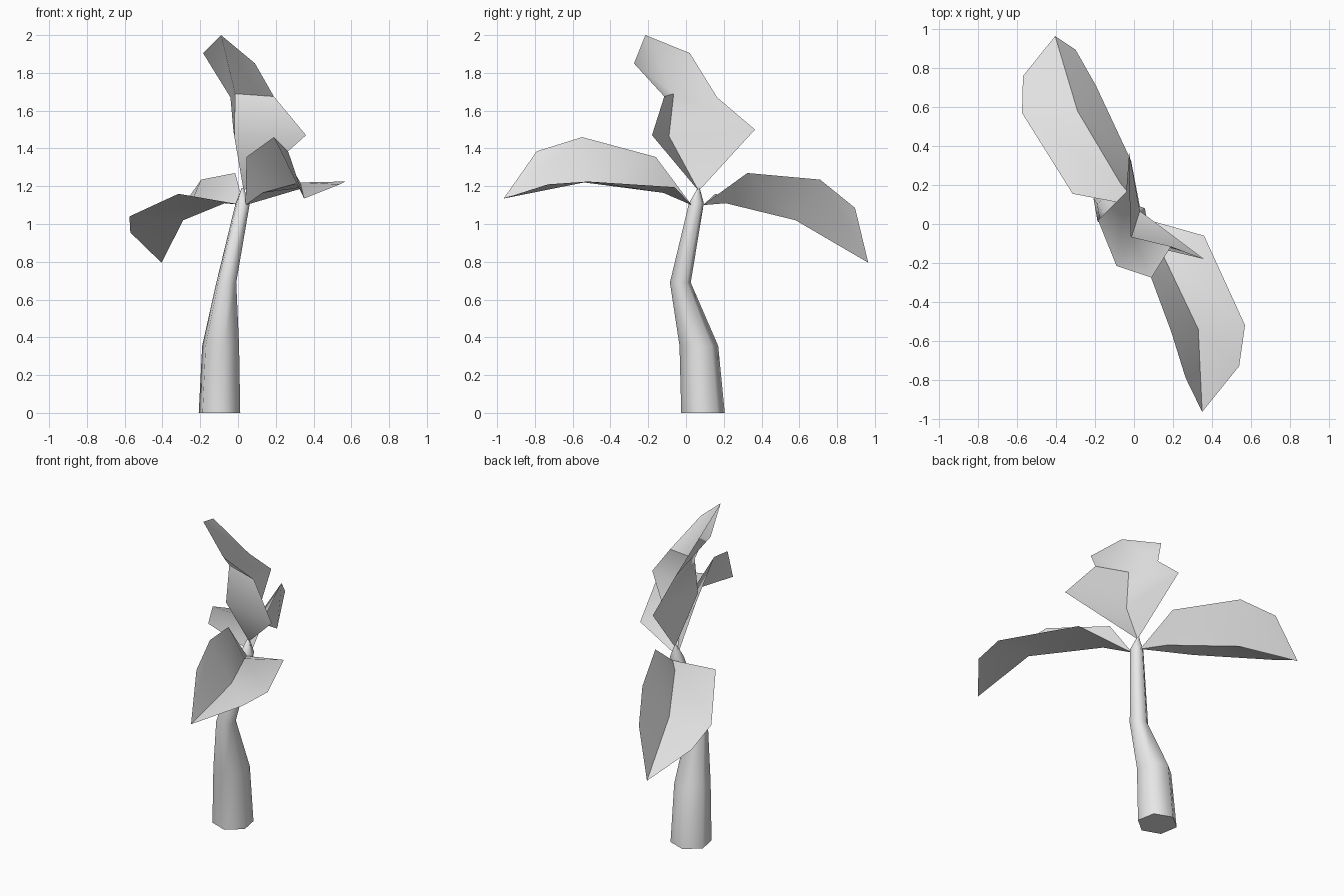
import bpy
import math

cube = bpy.data.objects.get("Cube")
if cube:
    bpy.data.objects.remove(cube, do_unlink=True)

grey = bpy.data.materials.new("pale_grey")
grey.use_nodes = True
grey.diffuse_color = (0.8, 0.8, 0.8, 1)
grey.node_tree.nodes["Principled BSDF"].inputs["Base Color"].default_value = (0.8, 0.8, 0.8, 1)


def add_object(name, verts, faces, angle):
    mesh = bpy.data.meshes.new(name)
    mesh.from_pydata(verts, [], faces)
    mesh.materials.append(grey)
    obj = bpy.data.objects.new(name, mesh)
    bpy.context.collection.objects.link(obj)
    bpy.ops.object.select_all(action="DESELECT")
    obj.select_set(True)
    bpy.context.view_layer.objects.active = obj
    bpy.ops.object.shade_smooth_by_angle(angle=math.radians(angle))
    return obj


def add_trunk(rings, sides=6, phase=40):
    """Loft a bent tube through (x, y, z, radius) rings."""
    verts, faces = [], []
    for x, y, z, r in rings:
        for i in range(sides):
            a = math.radians(phase) + math.tau * i / sides
            verts.append((x + r * math.cos(a), y + r * math.sin(a), z))
    for k in range(len(rings) - 1):
        for i in range(sides):
            j = (i + 1) % sides
            a, b = k * sides, (k + 1) * sides
            faces.append((a + i, a + j, b + j, b + i))
    faces.append(tuple(reversed(range(sides))))
    faces.append(tuple(range(len(verts) - sides, len(verts))))
    return add_object("trunk", verts, faces, 65)


def add_leaf(name, base, rows):
    """Folded leaf: a stalk point, then rows of (edge, midrib, edge); the last midrib is the tip."""
    verts = [base] + [p for row in rows for p in row]
    faces = [(0, 2, 1), (0, 3, 2)]
    for k in range(len(rows) - 1):
        a = 1 + 3 * k
        faces += [(a + i, a + i + 1, a + i + 4, a + i + 3) for i in range(2)]
    return add_object(name, verts, faces, 40)


# Bent tapering trunk with a pointed top
add_trunk([(-0.098, 0.09, 0, 0.117), (-0.092, 0.068, 0.355, 0.104),
           (-0.062, -0.03, 0.69, 0.056), (0.025, 0.055, 1.11, 0.04),
           (0.025, 0.067, 1.19, 0.006)])

# Leaf drooping to the front
add_leaf("front_leaf", (0.04, 0.03, 1.1), [
    [(0.045, -0.16, 1.355), (0.13, -0.12, 1.165), (0.36, -0.06, 1.195)],
    [(0.19, -0.55, 1.46), (0.33, -0.54, 1.22), (0.57, -0.52, 1.225)],
    [(0.265, -0.79, 1.385), (0.35, -0.965, 1.135), (0.54, -0.73, 1.21)]])

# Leaf drooping to the back
add_leaf("back_leaf", (0.03, 0.09, 1.1), [
    [(-0.015, 0.325, 1.27), (-0.07, 0.21, 1.11), (-0.315, 0.155, 1.16)],
    [(-0.195, 0.71, 1.235), (-0.29, 0.58, 1.02), (-0.575, 0.57, 1.04)],
    [(-0.3, 0.895, 1.085), (-0.405, 0.965, 0.795), (-0.57, 0.76, 0.955)]])

# Upright leaf
add_leaf("upright_leaf", (0.03, 0.067, 1.175), [
    [(-0.025, 0.365, 1.5), (-0.02, -0.09, 1.465), (0.36, -0.18, 1.47)],
    [(-0.04, 0.165, 1.67), (-0.015, -0.065, 1.69), (0.19, -0.115, 1.675)],
    [(-0.185, 0.02, 1.905), (-0.09, -0.215, 2.0), (0.09, -0.275, 1.85)]])
